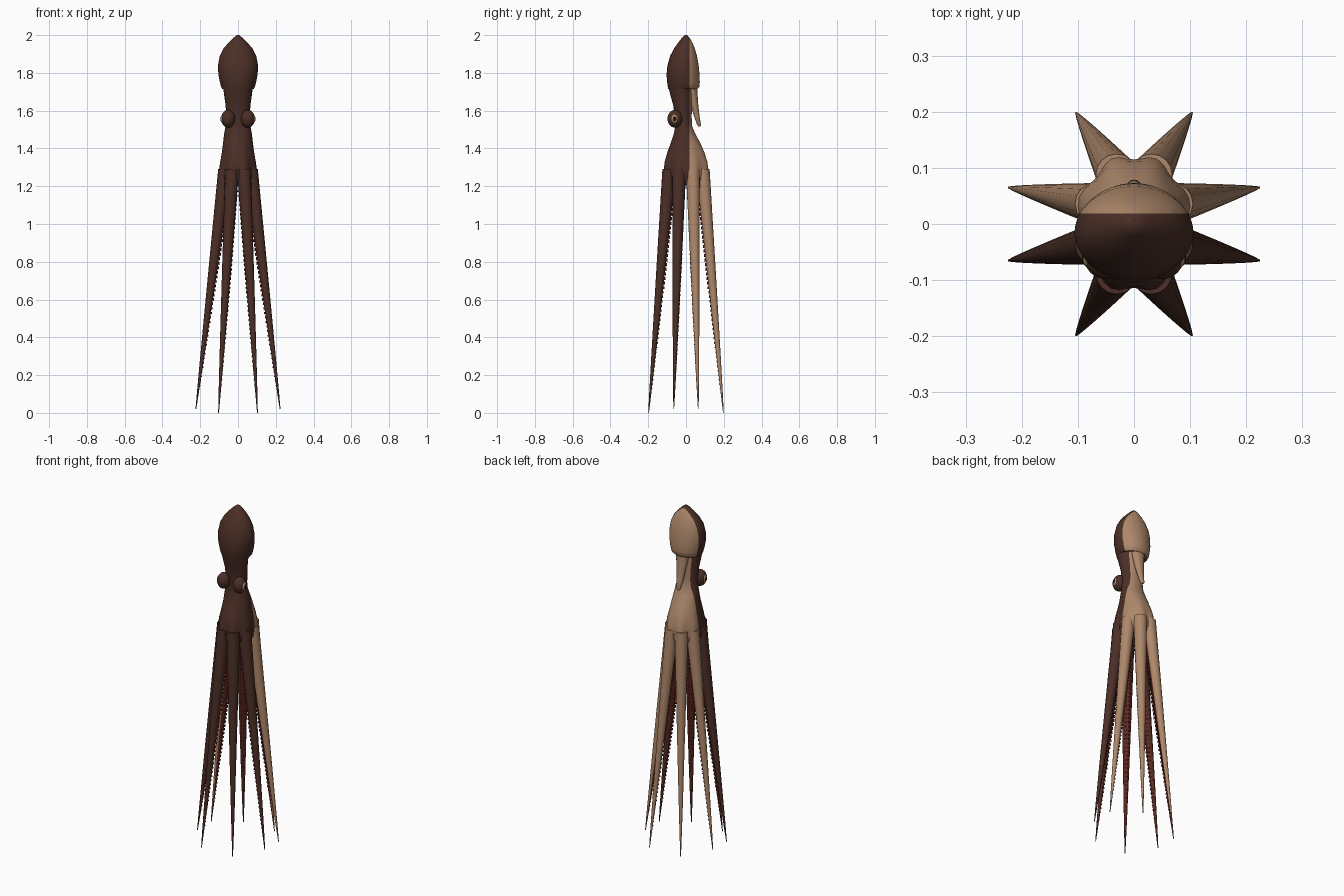
import bpy, bmesh, math
from mathutils import Vector, Matrix

if "Cube" in bpy.data.objects:
    bpy.data.objects.remove(bpy.data.objects["Cube"], do_unlink=True)


def material(name, color):
    m = bpy.data.materials.new(name)
    m.use_nodes = True
    m.diffuse_color = (*color, 1)
    m.node_tree.nodes["Principled BSDF"].inputs["Base Color"].default_value = (*color, 1)
    return m


BROWN = material("dark brown skin", (0.07, 0.028, 0.019))
TAN = material("tan underside", (0.42, 0.245, 0.145))
RED = material("dark red inner arm", (0.12, 0.022, 0.016))
BLACK = material("black pupil", (0.01, 0.008, 0.008))


def finish(name, bm, mats, rule=None):
    bmesh.ops.recalc_face_normals(bm, faces=bm.faces[:])
    bm.normal_update()
    if rule:
        for f in bm.faces:
            f.material_index = rule(f)
    me = bpy.data.meshes.new(name)
    bm.to_mesh(me)
    bm.free()
    for m in mats:
        me.materials.append(m)
    ob = bpy.data.objects.new(name, me)
    bpy.context.collection.objects.link(ob)
    bpy.ops.object.select_all(action='DESELECT')
    ob.select_set(True)
    bpy.context.view_layer.objects.active = ob
    bpy.ops.object.shade_smooth_by_angle(angle=math.radians(45))
    return ob


def loft(rings, n):
    """Rings are (x, y, z, half width, half depth, lobe strength)."""
    bm = bmesh.new()
    loops = []
    for x, y, z, rx, ry, lobe in rings:
        loop = []
        for i in range(n):
            t = 2 * math.pi * i / n
            k = 1 - lobe * math.cos(8 * t)
            loop.append(bm.verts.new((x + rx * k * math.cos(t), y + ry * k * math.sin(t), z)))
        loops.append(loop)
    for a, b in zip(loops, loops[1:]):
        for i in range(n):
            j = (i + 1) % n
            bm.faces.new((a[i], a[j], b[j], b[i]))
    bm.faces.new(loops[0])
    bm.faces.new(loops[-1])
    return bm


# Mantle, neck and web in one skin: (z, half width, front y, back y, lobe)
profile = [
    (2.0, .006, -.006, .006, 0), (1.985, .025, -.022, .02, 0),
    (1.96, .05, -.042, .034, 0), (1.93, .076, -.063, .046, 0),
    (1.89, .097, -.084, .058, 0), (1.84, .106, -.098, .067, 0),
    (1.79, .104, -.103, .072, 0), (1.75, .096, -.1, .073, 0),
    (1.725, .089, -.096, .07, 0), (1.715, .083, -.094, .06, 0),
    (1.72, .078, -.092, .036, 0), (1.68, .073, -.082, .034, 0),
    (1.63, .066, -.068, .032, 0), (1.57, .062, -.06, .03, 0),
    (1.52, .066, -.057, .032, 0), (1.48, .073, -.064, .048, 0),
    (1.43, .079, -.08, .075, 0), (1.38, .086, -.1, .098, .01),
    (1.33, .096, -.115, .115, .03), (1.28, .102, -.12, .121, .05),
    (1.235, .1, -.118, .119, .07), (1.205, .085, -.1, .1, .08),
    (1.215, .06, -.07, .07, 0), (1.25, .02, -.02, .02, 0),
]
bm = loft([(0, (f + b) / 2, z, w, (b - f) / 2, l) for z, w, f, b, l in profile], 48)
bmesh.ops.bisect_plane(bm, geom=bm.verts[:] + bm.edges[:] + bm.faces[:],
                       plane_co=(0, .019, 0), plane_no=(0, 1, 0))


def skin_rule(f):
    c = f.calc_center_median()
    if c.z < 1.26 and f.normal.z < -.6:
        return 2
    return 1 if c.y > .019 else 0


finish("mantle_and_web", bm, [BROWN, TAN, RED], skin_rule)

# Siphon hanging below the mantle opening
finish("siphon", loft([(0, .03, 1.735, .042, .028, 0), (0, .036, 1.69, .036, .025, 0),
                       (0, .045, 1.63, .027, .02, 0), (0, .057, 1.57, .019, .015, 0),
                       (0, .069, 1.525, .012, .01, 0), (0, .071, 1.517, .007, .006, 0)], 20), [TAN])


# Eyes
def ball(name, loc, scale, mat):
    bm = bmesh.new()
    bmesh.ops.create_uvsphere(bm, u_segments=24, v_segments=14, radius=1,
                              matrix=Matrix.Translation(loc) @ Matrix.Diagonal((*scale, 1)))
    finish(name, bm, [mat])


for side, s in (("left", 1), ("right", -1)):
    ball(side + "_eye_bulge", (s * .052, -.058, 1.557), (.037, .04, .047), BROWN)
    ball(side + "_eye", (s * .078, -.06, 1.557), (.014, .019, .025), TAN)
    ball(side + "_pupil", (s * .089, -.06, 1.557), (.004, .01, .013), BLACK)


# Arms with two rows of suckers on the inner side
def arm(name, base, tip, skin):
    base, tip = Vector(base), Vector(tip)
    inward = -Vector((tip.x, tip.y, 0)).normalized()
    across = inward.cross(Vector((0, 0, 1)))

    def at(t):
        return base.lerp(tip, t), .035 * (1 - t) ** .9 + .002

    rings = []
    for i in range(13):
        c, r = at(i / 12)
        rings.append((*c, r, r, 0))
    bm = loft(rings, 16)
    finish(name, bm, [skin, RED], lambda f: 1 if f.normal.dot(inward) > .6 else 0)

    bm = bmesh.new()
    count = 44
    for i in range(count):
        c, r = at(.09 + .83 * i / count)
        for a in (-.45, .45):
            d = inward * math.cos(a) + across * math.sin(a)
            m = Matrix.Translation(c + d * (r + .001)) @ d.to_track_quat('Z', 'Y').to_matrix().to_4x4()
            size = min(.009, r * .38)
            bmesh.ops.create_cone(bm, cap_ends=True, segments=8, radius1=size * .7,
                                  radius2=size, depth=size, matrix=m)
    finish(name + "_suckers", bm, [RED])


for side, sx in (("left", 1), ("right", -1)):
    for end, sy, skin in (("front", -1, BROWN), ("back", 1, TAN)):
        arm(f"{side}_{end}_inner_arm", (sx * .031, sy * .088, 1.29), (sx * .103, sy * .198, 0), skin)
        arm(f"{side}_{end}_outer_arm", (sx * .068, sy * .036, 1.29), (sx * .223, sy * .065, .02), skin)
